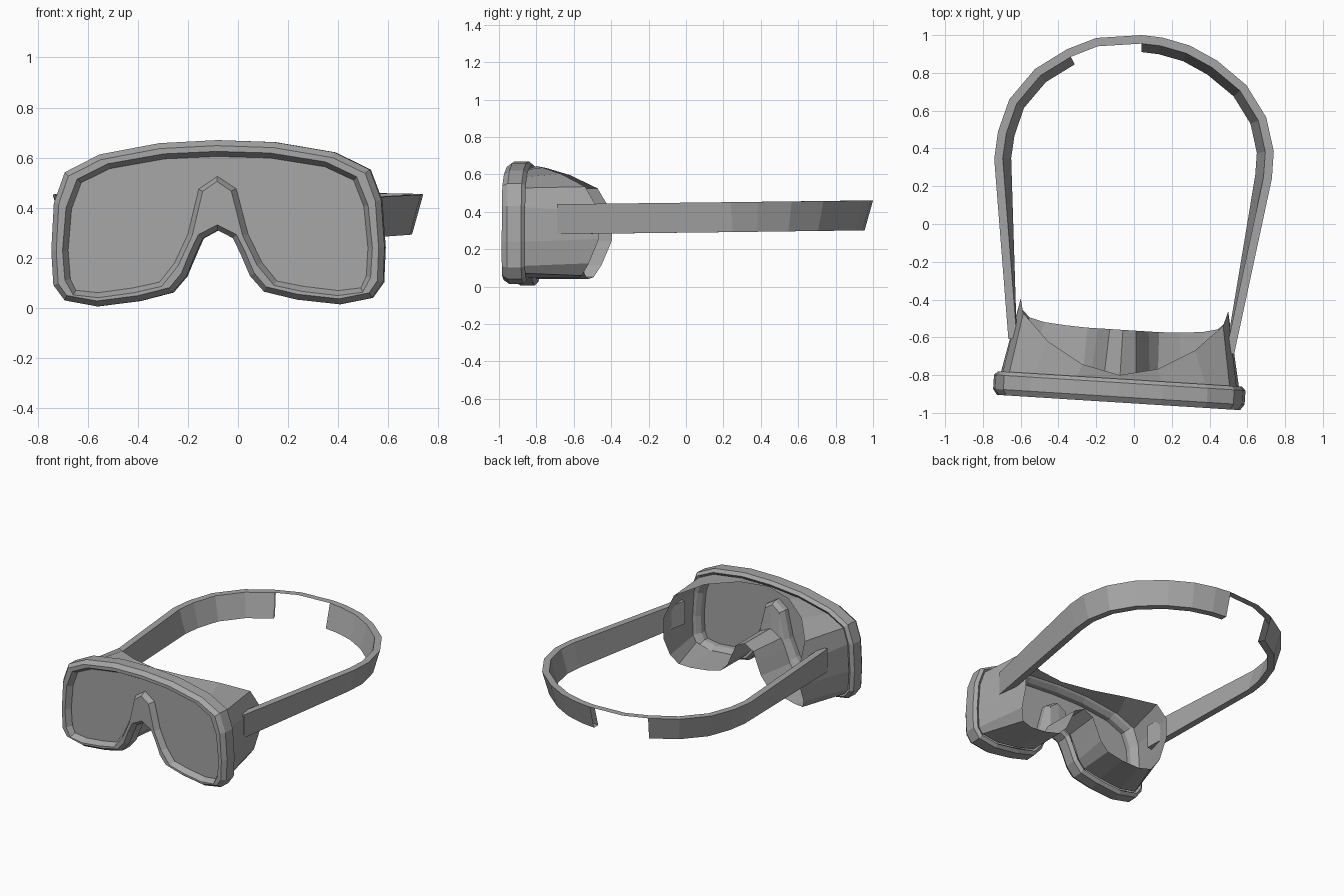
import bpy
import bmesh
import math
from mathutils import Matrix, Vector

if "Cube" in bpy.data.objects:
    bpy.data.objects.remove(bpy.data.objects["Cube"], do_unlink=True)

# Single grey material
grey = bpy.data.materials.new("mid_grey")
grey.use_nodes = True
colour = (0.38, 0.38, 0.38, 1)
grey.diffuse_color = colour
grey.node_tree.nodes["Principled BSDF"].inputs["Base Color"].default_value = colour

# The mask sits slightly turned on the strap
mask_pose = (Matrix.Translation((-0.08, -0.945, 0))
             @ Matrix.Rotation(math.radians(-3.6), 4, 'Z')
             @ Matrix.Rotation(math.radians(-0.5), 4, 'Y'))


def finish(name, bm, pose=None):
    bmesh.ops.recalc_face_normals(bm, faces=bm.faces)
    mesh = bpy.data.meshes.new(name)
    if pose:
        bm.transform(pose)
    bm.to_mesh(mesh)
    bm.free()
    mesh.materials.append(grey)
    obj = bpy.data.objects.new(name, mesh)
    bpy.context.collection.objects.link(obj)
    return obj


def mirrored(half):
    """Close a half outline (top centre to nose centre) across x = 0."""
    return half + [(-p[0], *p[1:]) for p in half[-2:0:-1]]


def inset(loop, amount):
    """Move a clockwise x-z outline inwards along its corner normals."""
    result = []
    for i, p in enumerate(loop):
        a, b = Vector(loop[i - 1][:2]), Vector(loop[(i + 1) % len(loop)][:2])
        t = (b - a).normalized()
        result.append((p[0] + t.y * amount, p[1] - t.x * amount))
    return result


def at_depth(loop, depth):
    return [(x, depth, z) for x, z in loop]


def loft(bm, loops, closed=False):
    rings = [[bm.verts.new(p) for p in loop] for loop in loops]
    pairs = list(zip(rings, rings[1:]))
    if closed:
        pairs.append((rings[-1], rings[0]))
    for r, s in pairs:
        for i in range(len(r)):
            j = (i + 1) % len(r)
            bm.faces.new((r[i], r[j], s[j], s[i]))
    return rings


# Half outlines, from top centre round the side to the nose
outer = mirrored([(0, .67), (.23, .66), (.47, .617), (.61, .547), (.655, .425),
                  (.667, .235), (.66, .097), (.615, .035), (.485, .01),
                  (.315, .03), (.183, .063), (.127, .127), (.09, .215),
                  (.06, .278), (0, .31)])
opening = mirrored([(0, .605), (.21, .597), (.43, .56), (.545, .505), (.585, .4),
                    (.6, .235), (.592, .12), (.57, .075), (.48, .065),
                    (.34, .083), (.235, .105), (.175, .18), (.12, .295),
                    (.075, .475), (0, .525)])
lip = inset(opening, -0.02)

# Rim: chamfered ring with a tall nose ridge
bm = bmesh.new()
loft(bm, [at_depth(outer, .03), at_depth(inset(outer, .022), 0),
          at_depth(lip, 0), at_depth(opening, .035),
          at_depth(opening, .075), at_depth(lip, .105),
          at_depth(inset(outer, .02), .125), at_depth(outer, .105)], closed=True)
finish("rim", bm, mask_pose)

# Lens: flat pane inside the rim
bm = bmesh.new()
bm.faces.new([bm.verts.new(p) for p in at_depth(opening, .04)])
bmesh.ops.triangulate(bm, faces=bm.faces)
finish("lens", bm, mask_pose)

# Skirt: thin face seal, shallow at the brow and deep at the temples
back_edge = mirrored([(0, .645, .145), (.2, .635, .19), (.39, .6, .3),
                      (.53, .53, .44), (.55, .4, .515), (.55, .25, .515),
                      (.54, .12, .46), (.5, .055, .42), (.42, .045, .4),
                      (.3, .06, .39), (.19, .09, .385), (.135, .15, .385),
                      (.1, .23, .385), (.07, .3, .385), (0, .335, .385)])
bm = bmesh.new()
loft(bm, [at_depth(inset(outer, .035), .118),
          [(x, d, z) for x, z, d in back_edge]])
finish("face_skirt", bm, mask_pose)

# Strap: flared band; only its top face bridges the opening at the back
path = [Vector(p) for p in (
    (-.665, -.61), (-.74, .345), (-.72, .49), (-.66, .66), (-.525, .82),
    (-.355, .925), (-.2, .985), (.04, 1), (.15, .987), (.295, .945),
    (.44, .865), (.595, .735), (.7, .565), (.74, .385), (.73, .24), (.53, -.69))]
bm = bmesh.new()
rings = []
for i, p in enumerate(path):
    t = (path[min(i + 1, len(path) - 1)] - path[max(i - 1, 0)]).normalized()
    inward = Vector((t.y, -t.x))
    end = i in (0, len(path) - 1)
    flare = 0 if end else .045
    top = .449 + .012 * p.y
    corners = [(0, top), (.045, top), (.045 + flare, top - .16), (flare, top - .16)]
    rings.append([bm.verts.new((*(p + inward * k), z)) for k, z in corners])
for i, (r, s) in enumerate(zip(rings, rings[1:])):
    bridge = -.4 < path[i].x < 0
    for k in range(1 if bridge else 4):
        j = (k + 1) % 4
        bm.faces.new((r[k], r[j], s[j], s[k]))
bm.faces.new(rings[0])
bm.faces.new(rings[-1])
finish("head_strap", bm)
